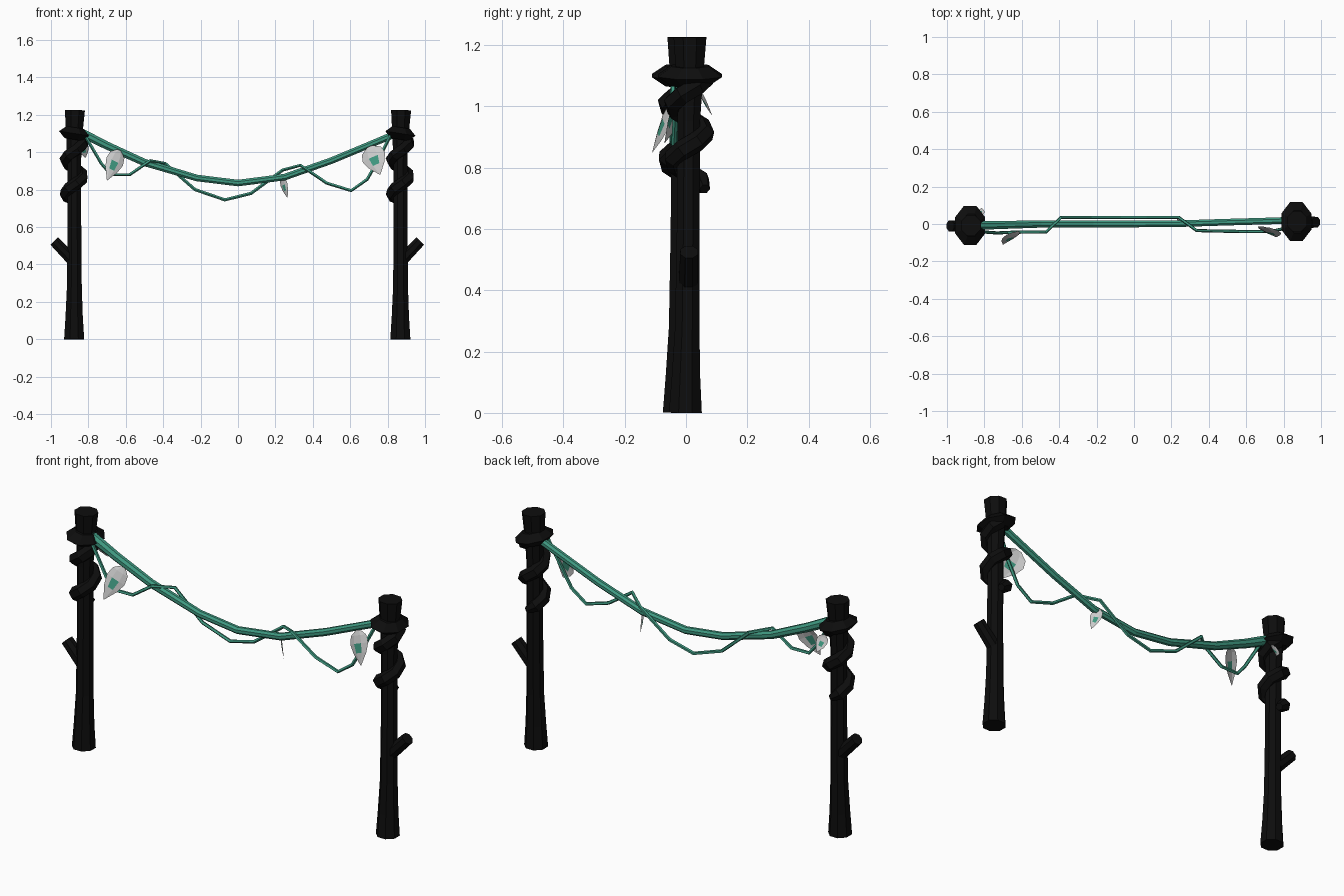
import bpy, bmesh, math
from mathutils import Vector, Matrix

if "Cube" in bpy.data.objects:
    bpy.data.objects.remove(bpy.data.objects["Cube"])


def material(name, rgb):
    m = bpy.data.materials.new(name)
    m.diffuse_color = (*rgb, 1)
    m.use_nodes = True
    m.node_tree.nodes["Principled BSDF"].inputs["Base Color"].default_value = m.diffuse_color
    return m


BARK = material("dark_bark", (0.004, 0.004, 0.004))
GREEN = material("vine_green", (0.05, 0.32, 0.22))
PALE = material("pale_leaf", (0.6, 0.6, 0.6))


def finish(name, bm, *mats):
    bmesh.ops.recalc_face_normals(bm, faces=bm.faces)
    me = bpy.data.meshes.new(name)
    bm.to_mesh(me)
    bm.free()
    for m in mats:
        me.materials.append(m)
    ob = bpy.data.objects.new(name, me)
    bpy.context.collection.objects.link(ob)
    return ob


def tube(name, path, radii, sides, mat):
    """Loft a closed tube along a path with a radius at each point."""
    bm = bmesh.new()
    pts = [Vector(p) for p in path]
    rings, u, last = [], None, None
    for i, p in enumerate(pts):
        t = (pts[min(i + 1, len(pts) - 1)] - pts[max(i - 1, 0)]).normalized()
        if u is None:
            ref = Vector((1, 0, 0)) if abs(t.x) < 0.7 else Vector((0, 0, 1))
            u = (ref - t * ref.dot(t)).normalized()
        else:
            u = last.rotation_difference(t) @ u
        last = t
        v = t.cross(u)
        angles = [math.tau * (k + 0.5) / sides for k in range(sides)]
        rings.append([bm.verts.new(p + radii[i] * (math.cos(a) * u + math.sin(a) * v)) for a in angles])
    for a, b in zip(rings, rings[1:]):
        for k in range(sides):
            j = (k + 1) % sides
            bm.faces.new((a[k], a[j], b[j], b[k]))
    bm.faces.new(rings[0])
    bm.faces.new(rings[-1])
    return finish(name, bm, mat)


def leaf(name, root, tip, across, half):
    """Folded pointed leaf with a green patch in the middle."""
    root, tip = Vector(root), Vector(tip)
    axis = tip - root
    w = Vector(across)
    w = (w - axis * w.dot(axis) / axis.length_squared).normalized()
    n = axis.normalized().cross(w)
    bm = bmesh.new()
    rows = []
    for t, s in ((0, 0.25), (0.15, 0.85), (0.38, 1.0), (0.65, 0.72), (1, 0.03)):
        c = root + axis * t
        rows.append([bm.verts.new(c + w * half * s * k + n * half * 0.25 * s * (1 - abs(k)))
                     for k in (-1, -0.4, 0.4, 1)])
    for r, (a, b) in enumerate(zip(rows, rows[1:])):
        for k in range(3):
            f = bm.faces.new((a[k], a[k + 1], b[k + 1], b[k]))
            f.material_index = 1 if (r == 2 and k == 1) else 0
    finish(name, bm, PALE, GREEN)


for side, px, py in (("left", -0.876, -0.01), ("right", 0.868, 0.01)):
    sx = -1 if side == "left" else 1
    # flared trunk post
    prof = [(0, -0.012, 0, 0.058), (0, -0.01, 0.12, 0.05), (0.001, -0.006, 0.28, 0.043),
            (0.001, -0.003, 0.6, 0.040), (0, -0.001, 0.95, 0.040),
            (0, 0.002, 1.08, 0.046), (0.004, 0.003, 1.225, 0.058)]
    tube(side + "_post", [(px + x, py + y, z) for x, y, z, r in prof], [p[3] for p in prof], 8, BARK)
    # cut branch stub
    tube(side + "_branch_stub", [(px + sx * 0.015, py - 0.002, 0.43), (px + sx * 0.106, py, 0.525)],
         [0.034, 0.031], 8, BARK)
    # root winding round the post
    n = 15
    path, rad = [], []
    for i in range(n):
        f = i / (n - 1)
        a = math.radians(80) + f * math.tau * 2
        path.append((px + 0.046 * math.cos(a), py + 0.052 * math.sin(a), 0.73 + 0.36 * f))
        rad.append(0.018 if i == 0 else 0.033)
    tube(side + "_winding_root", path, rad, 6, BARK)
    # collar near the top, tilted slightly
    ring = tube(side + "_collar", [(0, 0, -0.036), (0, 0, 0), (0, 0, 0.036)], [0.065, 0.113, 0.065], 8, BARK)
    ring.data.transform(Matrix.Translation((px, py + 0.003, 1.1)) @ Matrix.Rotation(math.radians(9), 4, 'Y')
                        @ Matrix.Diagonal((0.78, 1, 0.9, 1)))

# thick hanging vine
main = [(-0.86, -0.008, 1.115), (-0.7, -0.005, 1.035), (-0.5, 0, 0.945), (-0.22, 0, 0.862), (0, 0, 0.835),
        (0.25, 0.002, 0.867), (0.5, 0.01, 0.955), (0.68, 0.015, 1.03), (0.86, 0.02, 1.105)]
tube("main_vine", main, [0.026, 0.023, 0.021, 0.019, 0.019, 0.019, 0.019, 0.019, 0.02], 8, GREEN)

# thin vine wandering round it
thin = [(-0.83, -0.04, 1.11), (-0.73, -0.048, 0.94), (-0.68, -0.045, 0.88), (-0.58, -0.043, 0.88),
        (-0.47, -0.042, 0.955), (-0.39, 0.035, 0.94), (-0.23, 0.035, 0.80), (-0.07, 0.035, 0.745),
        (0.07, 0.035, 0.78), (0.24, 0.035, 0.905), (0.335, -0.035, 0.93), (0.475, -0.038, 0.835),
        (0.605, -0.04, 0.795), (0.69, -0.04, 0.855), (0.75, -0.035, 0.96), (0.82, -0.02, 1.1)]
tube("thin_vine", thin, [0.009] * len(thin), 5, GREEN)

# leaves
leaf("leaf_front_left", (-0.635, -0.04, 1.01), (-0.70, -0.11, 0.85), (0.9, 0.2, -0.4), 0.05)
leaf("leaf_front_right", (0.705, -0.015, 1.03), (0.76, -0.07, 0.88), (1, -0.2, 0.4), 0.066)
leaf("leaf_middle", (0.235, 0.02, 0.867), (0.265, 0.0, 0.755), (0.6, -0.75, 0.2), 0.03)
leaf("leaf_back_left", (-0.835, 0.045, 1.05), (-0.815, 0.085, 0.97), (1, 0.1, 0.2), 0.03)
